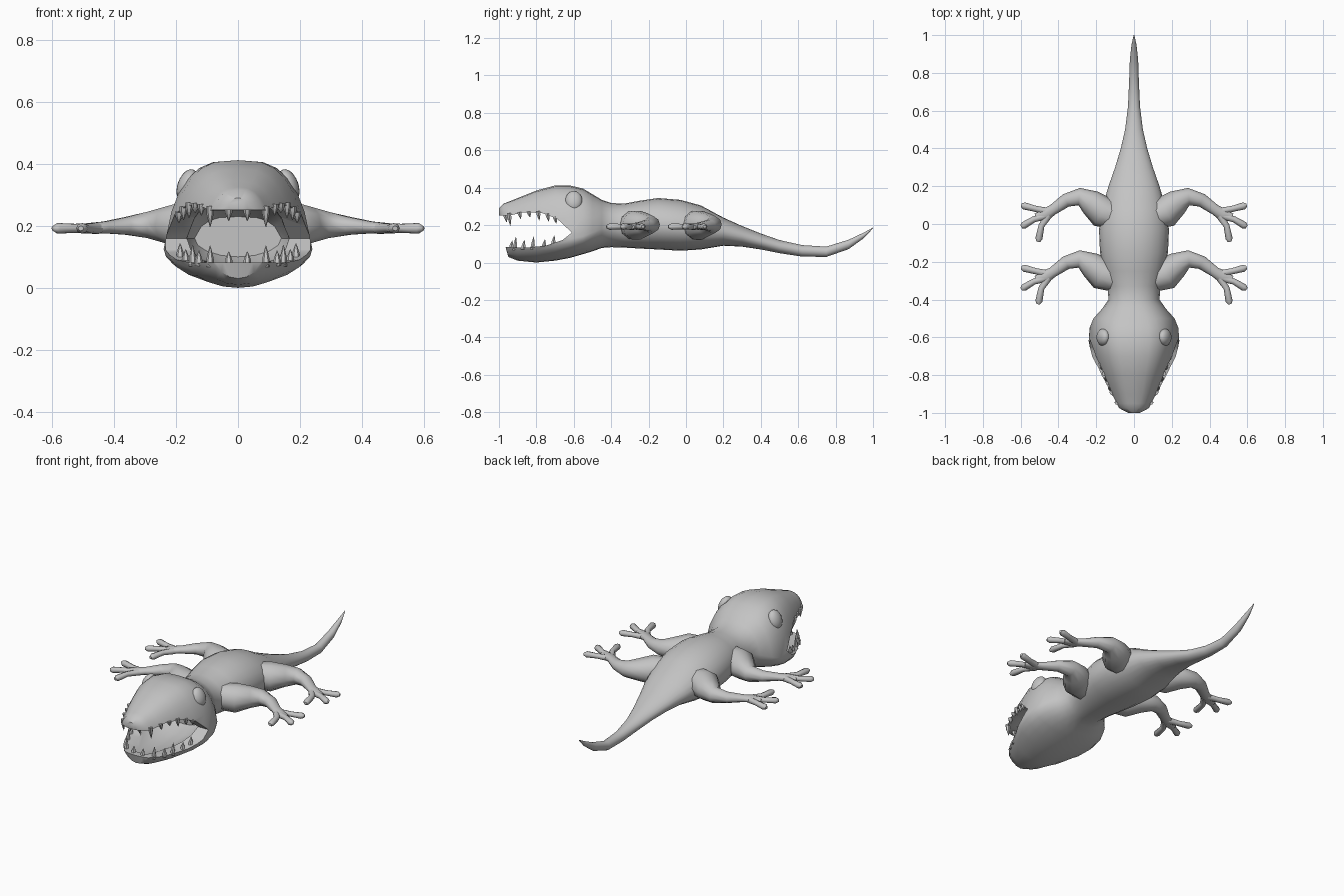
import bpy, bmesh, math
from mathutils import Vector

cube = bpy.data.objects.get("Cube")
if cube:
    bpy.data.objects.remove(cube)

skin = bpy.data.materials.new("grey_skin")
skin.use_nodes = True
skin.diffuse_color = (0.55, 0.55, 0.55, 1)
skin.node_tree.nodes["Principled BSDF"].inputs["Base Color"].default_value = skin.diffuse_color


def finish(name, bm):
    bmesh.ops.recalc_face_normals(bm, faces=bm.faces)
    mesh = bpy.data.meshes.new(name)
    bm.to_mesh(mesh)
    bm.free()
    mesh.materials.append(skin)
    obj = bpy.data.objects.new(name, mesh)
    bpy.context.collection.objects.link(obj)
    return obj


def bridge(bm, rings):
    """Skin a list of point rings and cap both ends."""
    loops = [[bm.verts.new(p) for p in ring] for ring in rings]
    n = len(loops[0])
    for a, b in zip(loops, loops[1:]):
        for i in range(n):
            j = (i + 1) % n
            bm.faces.new((a[i], a[j], b[j], b[i]))
    bm.faces.new(loops[0])
    bm.faces.new(loops[-1])


def power(v, e):
    return math.copysign(abs(v) ** e, v)


def section(y, top, bottom, half, wide_z, square, n=24):
    """Cross-section whose upper half gets boxier and tapered with square."""
    pts = []
    for i in range(n):
        a = math.tau * i / n
        c, s = math.cos(a), math.sin(a)
        if s > 0:
            e = 1 - 0.35 * square
            c, s = power(c, e), power(s, e)
            x = half * c * (1 - 0.2 * square * s)
            pts.append((x, y, wide_z + (top - wide_z) * s))
        else:
            pts.append((half * c, y, wide_z + (wide_z - bottom) * s))
    return pts


def tube(bm, path, n=10):
    """Sweep an ellipse along (x, y, z, half width, half height) points."""
    rings = []
    for i, (x, y, z, w, h) in enumerate(path):
        a, b = path[max(i - 1, 0)], path[min(i + 1, len(path) - 1)]
        side = Vector((a[1] - b[1], b[0] - a[0], 0)).normalized()
        rings.append([Vector((x, y, z)) + side * w * math.cos(math.tau * k / n)
                      + Vector((0, 0, h * math.sin(math.tau * k / n))) for k in range(n)])
    bridge(bm, rings)


def cut(obj, cutter):
    mod = obj.modifiers.new("cut", "BOOLEAN")
    mod.operation, mod.solver, mod.object = "DIFFERENCE", "EXACT", cutter
    bpy.context.view_layer.objects.active = obj
    bpy.ops.object.modifier_apply(modifier=mod.name)
    bpy.data.objects.remove(cutter)


def smooth(obj, angle):
    bpy.ops.object.select_all(action="DESELECT")
    obj.select_set(True)
    bpy.context.view_layer.objects.active = obj
    bpy.ops.object.shade_smooth_by_angle(angle=math.radians(angle))


# Head, trunk and tail: y, top, bottom, half width, widest z, squareness
BODY = [
    (-1.0, .29, .25, .03, .265, 0), (-.975, .315, .12, .08, .24, .4),
    (-.95, .325, .03, .105, .18, .6), (-.9, .345, .01, .14, .15, .7),
    (-.8, .385, 0, .185, .13, .8), (-.7, .412, .01, .225, .12, 1),
    (-.62, .412, .025, .24, .125, 1), (-.55, .395, .045, .235, .14, 1),
    (-.5, .365, .06, .215, .16, .8), (-.45, .335, .078, .17, .18, .5),
    (-.4, .318, .082, .135, .195, .2), (-.33, .315, .08, .14, .195, 0),
    (-.25, .33, .075, .16, .2, 0), (-.15, .345, .07, .18, .2, 0),
    (-.03, .335, .063, .185, .19, 0), (.08, .305, .07, .17, .18, 0),
    (.2, .24, .09, .135, .165, 0), (.3, .195, .085, .1, .14, 0),
    (.4, .155, .07, .07, .112, 0), (.5, .12, .05, .047, .085, 0),
    (.62, .093, .032, .032, .063, 0), (.75, .085, .03, .026, .057, 0),
    (.87, .122, .072, .022, .098, 0), (.95, .16, .13, .013, .146, 0),
    (1.0, .187, .183, .002, .185, 0),
]
bm = bmesh.new()
bridge(bm, [section(*r) for r in BODY])
body = finish("body", bm)

# Open mouth gap, seen from the side
GAP = [(-1.1, .255), (-.95, .25), (-.87, .268), (-.77, .265), (-.69, .235), (-.61, .16),
       (-.66, .12), (-.75, .09), (-.85, .08), (-1.1, .085)]
bm = bmesh.new()
bridge(bm, [[(x, y, z) for y, z in GAP] for x in (-.4, .4)])
cut(body, finish("mouth_gap_cutter", bm))

# Hollow inside the mouth
bm = bmesh.new()
bridge(bm, [section(y, t, b, w, .16, 1, 16) for y, t, b, w in
            ((-.92, .27, .068, .085), (-.85, .29, .06, .125), (-.72, .29, .055, .165),
             (-.6, .27, .07, .165), (-.52, .23, .1, .14))])
cut(body, finish("mouth_hollow_cutter", bm))
smooth(body, 40)

# Legs: one shape repeated for four corners
LIMB = [(.1, -.29, .2, .07, .075), (.17, -.265, .2, .085, .08), (.23, -.215, .203, .068, .06),
        (.29, -.185, .203, .046, .045), (.36, -.205, .2, .036, .03),
        (.43, -.255, .195, .028, .02), (.47, -.28, .193, .034, .018), (.52, -.295, .19, .02, .012)]
TOES = [[(.45, -.265), (.52, -.25), (.597, -.23)],
        [(.46, -.285), (.53, -.305), (.597, -.345)],
        [(.45, -.28), (.49, -.34), (.507, -.425)]]


def leg(name, side, shift):
    bm = bmesh.new()
    tube(bm, [(side * x, y + shift, z, w, h) for x, y, z, w, h in LIMB])
    for toe in TOES:
        a, b = Vector(toe[1]), Vector(toe[2])
        mid = [a.lerp(b, .8)]
        pts = [Vector(toe[0]), a] + mid + [b]
        tube(bm, [(side * p.x, p.y + shift, .192, r, r * .9)
                  for p, r in zip(pts, (.02, .016, .019, .009))], 8)
    smooth(finish(name, bm), 60)


for label, side in (("left", 1), ("right", -1)):
    leg("front_leg_" + label, side, 0)
    leg("back_leg_" + label, side, .33)

    # Eyes
    bpy.ops.mesh.primitive_uv_sphere_add(segments=20, ring_count=12, radius=1,
                                         location=(side * .163, -.6, .33),
                                         rotation=(0, -side * .35, 0))
    eye = bpy.context.object
    eye.name = "eye_" + label
    eye.scale = (.032, .046, .055)
    eye.data.materials.append(skin)
    smooth(eye, 60)


def jaw_width(y):
    for a, b in zip(BODY, BODY[1:]):
        if a[0] <= y <= b[0]:
            return a[3] + (b[3] - a[3]) * (y - a[0]) / (b[0] - a[0])


def lip_height(y, pts):
    for a, b in zip(pts, pts[1:]):
        if a[0] <= y <= b[0]:
            return a[1] + (b[1] - a[1]) * (y - a[0]) / (b[0] - a[0])


# Teeth: x is taken from the jaw width unless given
def tooth_row(name, lip, direction, teeth):
    bm = bmesh.new()
    for y, length, front_x in teeth:
        x = front_x or jaw_width(y) * .9 - .012
        z = lip_height(y, lip)
        for side in (-1, 1):
            rings = []
            for t, r in ((-.25, .012), (.2, .012), (.6, .007), (1, .001)):
                rings.append([(side * x + r * math.cos(k * math.tau / 6),
                               y + r * math.sin(k * math.tau / 6) + .006 * t,
                               z + direction * length * t) for k in range(6)])
            bridge(bm, rings)
    smooth(finish(name, bm), 50)


tooth_row("upper_teeth", GAP[:6], -1,
          [(-.965, .035, .03), (-.945, .055, .09), (-.89, .03, 0), (-.84, .025, 0),
           (-.79, .04, 0), (-.74, .035, 0), (-.7, .03, 0)])
tooth_row("lower_teeth", GAP[:4:-1], 1,
          [(-.935, .035, .03), (-.915, .055, .09), (-.87, .04, 0), (-.82, .055, 0),
           (-.76, .035, 0), (-.71, .04, 0)])
